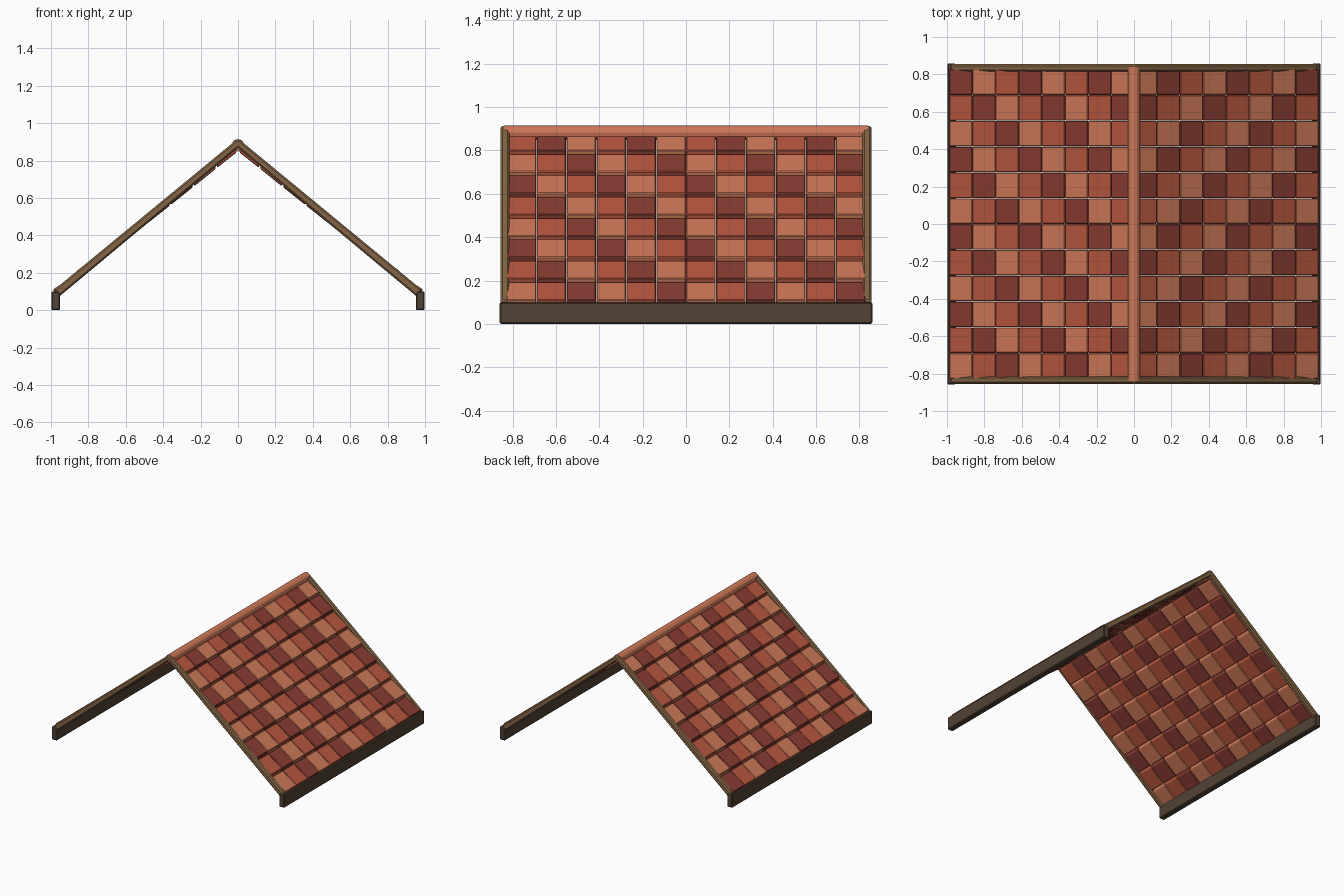
import bpy, bmesh

if "Cube" in bpy.data.objects:
    bpy.data.objects.remove(bpy.data.objects["Cube"])

COLS, ROWS = 12, 8
PITCH_Y, PITCH_X = 0.138, 0.1235
EAVE_X = 0.988


def material(name, rgb):
    m = bpy.data.materials.new(name)
    m.diffuse_color = (*rgb, 1)
    m.use_nodes = True
    m.node_tree.nodes["Principled BSDF"].inputs["Base Color"].default_value = m.diffuse_color
    return m


timber = material("timber", (0.23, 0.13, 0.06))
dark_timber = material("dark timber", (0.085, 0.055, 0.035))
tile_mats = [material("light tile", (0.62, 0.19, 0.10)),
             material("medium tile", (0.48, 0.095, 0.05)),
             material("dark tile", (0.25, 0.045, 0.033))]


def prism(bm, profile, y0, y1):
    """Extrude an (x, z) outline from y0 to y1."""
    a = [bm.verts.new((x, y0, z)) for x, z in profile]
    b = [bm.verts.new((x, y1, z)) for x, z in profile]
    bm.faces.new(a)
    bm.faces.new(b[::-1])
    n = len(a)
    for i in range(n):
        j = (i + 1) % n
        bm.faces.new((a[j], a[i], b[i], b[j]))


def finish(bm, name, mat, bevel=0.0):
    bmesh.ops.recalc_face_normals(bm, faces=bm.faces[:])
    me = bpy.data.meshes.new(name)
    bm.to_mesh(me)
    bm.free()
    ob = bpy.data.objects.new(name, me)
    bpy.context.collection.objects.link(ob)
    me.materials.append(mat)
    if bevel:
        mod = ob.modifiers.new("bevel", 'BEVEL')
        mod.width = bevel
        mod.segments = 1
        mod.limit_method = 'ANGLE'
    return ob


def slope_z(x):
    return 0.883 - 0.797 * x


# Roof tiles: tilted slabs in three repeating colours, both slopes
for k, mat in enumerate(tile_mats):
    bm = bmesh.new()
    for r in range(ROWS):
        xl = EAVE_X - r * PITCH_X
        xu = max(xl - PITCH_X, 0.012)
        top_u, top_l = slope_z(xu), slope_z(xl) + 0.016
        outline = [(xu, top_u), (xl, top_l), (xl - 0.014, top_l - 0.038), (xu - 0.004, top_u - 0.030)]
        for c in range(COLS):
            if (c + r) % 3 != k:
                continue
            y = (c - COLS / 2) * PITCH_Y
            for s in (1, -1):
                prism(bm, [(s * x, z) for x, z in outline], y + 0.001, y + PITCH_Y - 0.001)
    finish(bm, mat.name + "s", mat, 0.004)

# Sloping gable trim at the front and back
chevron = [(0, 0.918), (0.985, 0.108), (0.957, 0.072), (0, 0.868),
           (-0.957, 0.072), (-0.985, 0.108)]
for name, y in (("front_gable_trim", -0.835), ("back_gable_trim", 0.835)):
    bm = bmesh.new()
    prism(bm, chevron, y - 0.02, y + 0.02)
    finish(bm, name, timber, 0.009)

# Eave boards along the two long lower edges
for name, s in (("right_eave_board", 1), ("left_eave_board", -1)):
    bm = bmesh.new()
    prism(bm, [(s * 0.952, 0), (s * 0.998, 0), (s * 0.998, 0.1), (s * 0.952, 0.1)], -0.859, 0.859)
    finish(bm, name, dark_timber, 0.006)

# Round ridge cap
bpy.ops.mesh.primitive_cylinder_add(vertices=12, radius=0.033, depth=1.68,
                                    location=(0, 0, 0.882), rotation=(1.5707963, 0, 0))
ridge = bpy.context.object
ridge.name = "ridge_cap"
ridge.data.materials.append(tile_mats[0])
